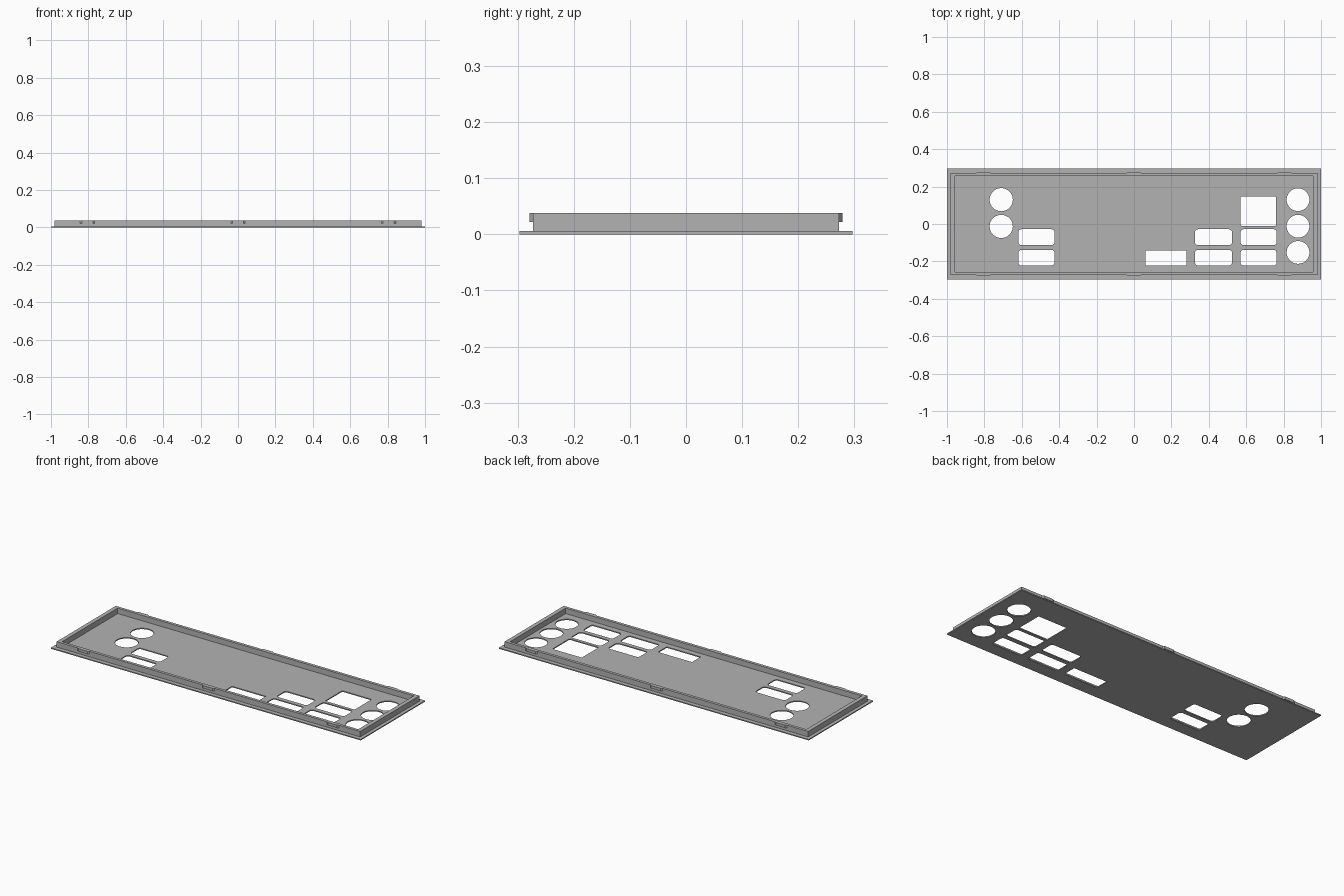
import bpy
from math import cos, sin, pi

cube = bpy.data.objects.get("Cube")
if cube:
    bpy.data.objects.remove(cube, do_unlink=True)

steel = bpy.data.materials.new("grey steel")
steel.use_nodes = True
steel.diffuse_color = (0.45, 0.45, 0.45, 1)
steel.node_tree.nodes["Principled BSDF"].inputs["Base Color"].default_value = steel.diffuse_color


def circle(x, y, r, steps=40):
    return [(x + r * cos(2 * pi * i / steps), y + r * sin(2 * pi * i / steps)) for i in range(steps)]


def rectangle(x0, x1, y0, y1, r=0.0):
    """Rectangle outline, with rounded corners when r is set."""
    if r == 0:
        return [(x0, y0), (x1, y0), (x1, y1), (x0, y1)]
    corners = [(x1 - r, y1 - r), (x0 + r, y1 - r), (x0 + r, y0 + r), (x1 - r, y0 + r)]
    return [(cx + r * cos((q + s / 5) * pi / 2), cy + r * sin((q + s / 5) * pi / 2))
            for q, (cx, cy) in enumerate(corners) for s in range(6)]


def sheet(name, outlines, z0, z1):
    """Extrude a filled outline (later outlines are holes) between two heights."""
    curve = bpy.data.curves.new(name + " outline", "CURVE")
    curve.dimensions = "2D"
    curve.fill_mode = "BOTH"
    curve.extrude = (z1 - z0) / 2
    for points in outlines:
        spline = curve.splines.new("POLY")
        spline.points.add(len(points) - 1)
        for p, (x, y) in zip(spline.points, points):
            p.co = (x, y, 0, 1)
        spline.use_cyclic_u = True
    helper = bpy.data.objects.new(name + " helper", curve)
    bpy.context.collection.objects.link(helper)
    graph = bpy.context.evaluated_depsgraph_get()
    mesh = bpy.data.meshes.new_from_object(helper.evaluated_get(graph))
    bpy.data.objects.remove(helper, do_unlink=True)
    for face in mesh.polygons:
        face.use_smooth = False
    mesh.materials.clear()
    mesh.materials.append(steel)
    obj = bpy.data.objects.new(name, mesh)
    obj.location.z = (z0 + z1) / 2
    bpy.context.collection.objects.link(obj)
    return obj


# Port openings: round jacks, two rows of sockets, one tall and one square-cornered socket
holes = [circle(-0.71, y, 0.062) for y in (0.13, -0.013)]
holes += [circle(0.877, y, 0.061) for y in (0.13, -0.012, -0.152)]
for x0, x1 in ((-0.618, -0.425), (0.326, 0.524), (0.57, 0.763)):
    for y0, y1 in ((-0.222, -0.138), (-0.113, -0.028)):
        holes.append(rectangle(x0, x1, y0, y1, 0.016))
holes.append(rectangle(0.57, 0.76, -0.01, 0.147, 0.006))
holes.append(rectangle(0.061, 0.28, -0.222, -0.142))

# Flat plate
sheet("face_plate", [rectangle(-1, 1, -0.297, 0.297)] + holes, 0, 0.006)

# Raised rim
sheet("rim", [rectangle(-0.98, 0.98, -0.273, 0.273),
              rectangle(-0.956, 0.956, -0.256, 0.256)], 0.005, 0.038)

# Spring clips along the two long sides
for side, label in ((-1, "front"), (1, "back")):
    for x, place in ((-0.805, "right"), (0, "middle"), (0.805, "left")):
        tab = [(x - 0.04, side * 0.272), (x + 0.04, side * 0.272),
               (x + 0.03, side * 0.279), (x - 0.03, side * 0.279)]
        sheet(f"{label}_{place}_clip", [tab], 0.022, 0.038)
